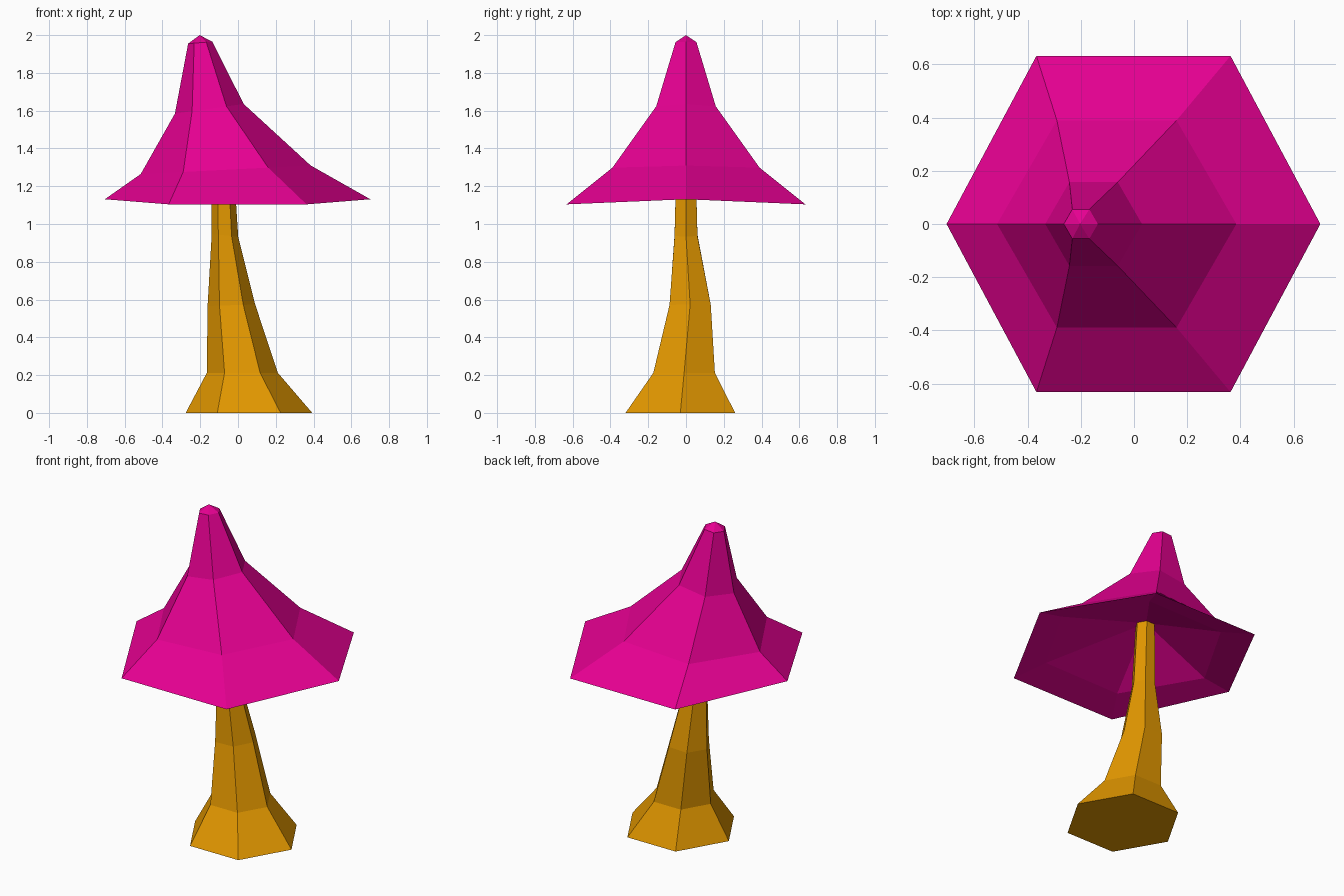
import bpy, bmesh
from math import cos, sin, radians

if "Cube" in bpy.data.objects:
    bpy.data.objects.remove(bpy.data.objects["Cube"], do_unlink=True)


def material(name, rgb):
    m = bpy.data.materials.new(name)
    m.use_nodes = True
    m.diffuse_color = (*rgb, 1)
    m.node_tree.nodes["Principled BSDF"].inputs["Base Color"].default_value = (*rgb, 1)
    return m


def hex_loft(name, rings, mat, tip=None):
    """Skin six-sided rings of (cx, cy, z, radius, tilt, lift), then close the ends.
    Tilt slopes a ring along x; lift raises and draws in its two side corners."""
    bm = bmesh.new()
    loops = []
    for cx, cy, z, r, tilt, lift in rings:
        loop = []
        for k in range(6):
            up = lift if k % 3 == 0 else 0
            dx = (r - up) * cos(radians(60 * k))
            dy = r * sin(radians(60 * k))
            loop.append(bm.verts.new((cx + dx, cy + dy, z + tilt * dx + up)))
        loops.append(loop)
    for low, high in zip(loops, loops[1:]):
        for k in range(6):
            n = (k + 1) % 6
            bm.faces.new((low[k], low[n], high[n], high[k]))
    bm.faces.new(loops[0][::-1])
    if tip:
        point = bm.verts.new(tip)
        for k in range(6):
            bm.faces.new((loops[-1][k], loops[-1][(k + 1) % 6], point))
    else:
        bm.faces.new(loops[-1])
    bmesh.ops.recalc_face_normals(bm, faces=bm.faces)
    mesh = bpy.data.meshes.new(name)
    bm.to_mesh(mesh)
    bm.free()
    mesh.materials.append(mat)
    obj = bpy.data.objects.new(name, mesh)
    bpy.context.collection.objects.link(obj)


pink = material("magenta cap", (0.79, 0.0, 0.285))
ochre = material("ochre stem", (0.76, 0.31, 0.0))

# Leaning stem with a flared foot
hex_loft("stem", [
    (0.058, -0.03, 0, 0.335, 0, 0),
    (0.023, -0.01, 0.212, 0.188, 0, 0),
    (-0.035, 0.022, 0.57, 0.126, 0.03, 0),
    (-0.069, 0, 0.94, 0.07, -0.1, 0),
    (-0.083, 0, 1.345, 0.058, 0, 0),
], ochre)

# Pointed cap: hollow underside first, then round the rim and up to the tip
hex_loft("cap", [
    (-0.083, 0, 1.34, 0.04, 0, 0),
    (0.005, 0, 1.16, 0.53, 0.01, 0),
    (-0.002, 0, 1.104, 0.73, 0, 0.027),
    (-0.065, 0, 1.287, 0.45, 0.05, 0),
    (-0.152, 0, 1.61, 0.182, 0.14, 0),
    (-0.2, 0, 1.96, 0.064, 0.08, 0),
], pink, tip=(-0.203, 0, 2.0))
